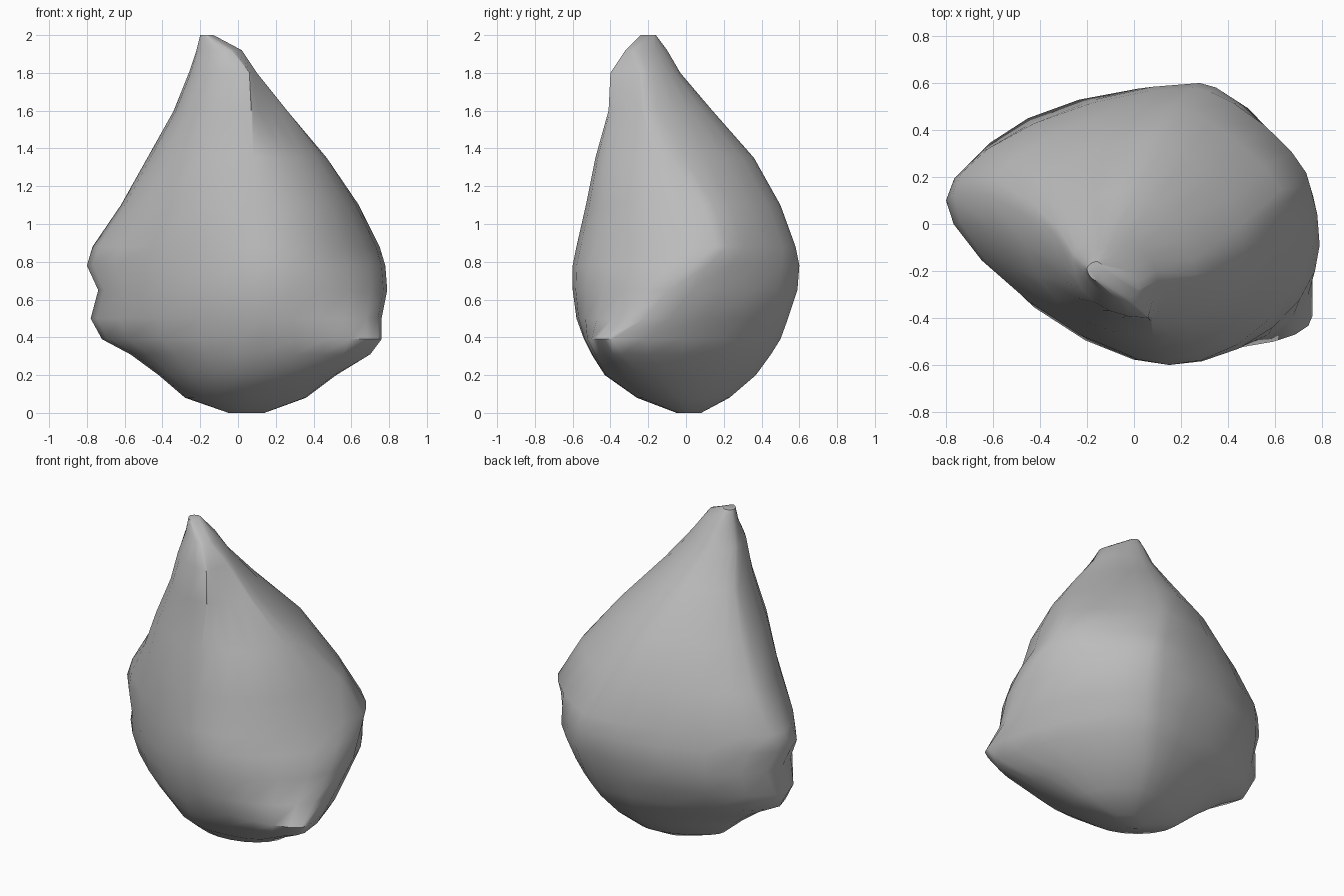
import bpy
import bmesh
import math
from mathutils import Vector

cube = bpy.data.objects.get("Cube")
if cube:
    bpy.data.objects.remove(cube, do_unlink=True)

# Each contour: height, then its left-edge, right-edge, front and back points (x, y)
contours = [
    (0, -.05, 0, .14, 0, .03, -.05, .05, .08),
    (.08, -.28, .02, .36, -.05, .05, -.26, .1, .23),
    (.2, -.42, .05, .52, -.16, .1, -.43, .15, .37),
    (.31, -.57, .08, .7, -.34, .12, -.5, .2, .45),
    (.39, -.72, .1, .76, -.39, .13, -.54, .22, .5),
    (.5, -.78, .1, .76, -.22, .14, -.58, .25, .54),
    (.65, -.74, .1, .79, -.09, .15, -.6, .27, .59),
    (.78, -.8, .1, .78, .04, .15, -.6, .28, .6),
    (.88, -.77, .13, .75, .16, .12, -.58, .25, .58),
    (1.1, -.62, .12, .64, .09, .1, -.53, .15, .5),
    (1.35, -.48, .05, .47, -.09, .08, -.48, .05, .36),
    (1.6, -.34, -.04, .26, -.22, .07, -.41, -.05, .14),
    (1.8, -.26, -.15, .1, -.24, .06, -.4, -.12, -.03),
    (1.92, -.22, -.18, .02, -.28, -.04, -.32, -.14, -.1),
    (2, -.2, -.19, -.13, -.19, -.16, -.24, -.16, -.16),
]
# Fullness of the flanks, from bottom to top contour
LEFT_FRONT = (.6, .6, .5, .45, .35, .3, .42, .32, .4, .6, .8, 1, .8, .5, .5)
RIGHT_FRONT = (.6, .7, 1, 1, .9, .65, .6, .6, .65, .8, .55, 0, 0, .4, .4)
STEPS = 6


def arc(start, end, corner, fullness):
    """Points of a weighted curve from start up to, but not including, end."""
    points = []
    for i in range(STEPS):
        t = i / STEPS
        a, b, c = (1 - t) ** 2, 2 * t * (1 - t) * fullness, t * t
        points.append((start * a + corner * b + end * c) / (a + b + c))
    return points


def section(row, left_front, right_front):
    z = row[0]
    left, right, front, back = (Vector((row[i], row[i + 1], z)) for i in (1, 3, 5, 7))

    def corner(side, end):
        return Vector((side.x, end.y, z))

    right_back = .3 if .7 < z < 1.2 else .47
    left_back = .75 if .6 < z < .7 else .48
    return (arc(left, front, corner(left, front), left_front)
            + arc(front, right, corner(right, front), right_front)
            + arc(right, back, corner(right, back), right_back)
            + arc(back, left, corner(left, back), left_back))


# Rock body lofted through the contours
bm = bmesh.new()
rings = [[bm.verts.new(p) for p in section(*parts)]
         for parts in zip(contours, LEFT_FRONT, RIGHT_FRONT)]
count = len(rings[0])
for low, high in zip(rings, rings[1:]):
    for i in range(count):
        j = (i + 1) % count
        bm.faces.new((low[i], low[j], high[j], high[i]))
bm.faces.new(rings[0][::-1])
bm.faces.new(rings[-1])
bmesh.ops.recalc_face_normals(bm, faces=bm.faces)

mesh = bpy.data.meshes.new("rock")
bm.to_mesh(mesh)
bm.free()
rock = bpy.data.objects.new("rock", mesh)
bpy.context.collection.objects.link(rock)

# Plain grey stone
stone = bpy.data.materials.new("grey stone")
stone.use_nodes = True
grey = (.5, .5, .5, 1)
stone.diffuse_color = grey
stone.node_tree.nodes["Principled BSDF"].inputs["Base Color"].default_value = grey
mesh.materials.append(stone)

# Soft faces with crisp breaks
bpy.ops.object.select_all(action='DESELECT')
rock.select_set(True)
bpy.context.view_layer.objects.active = rock
bpy.ops.object.shade_smooth_by_angle(angle=math.radians(40))
